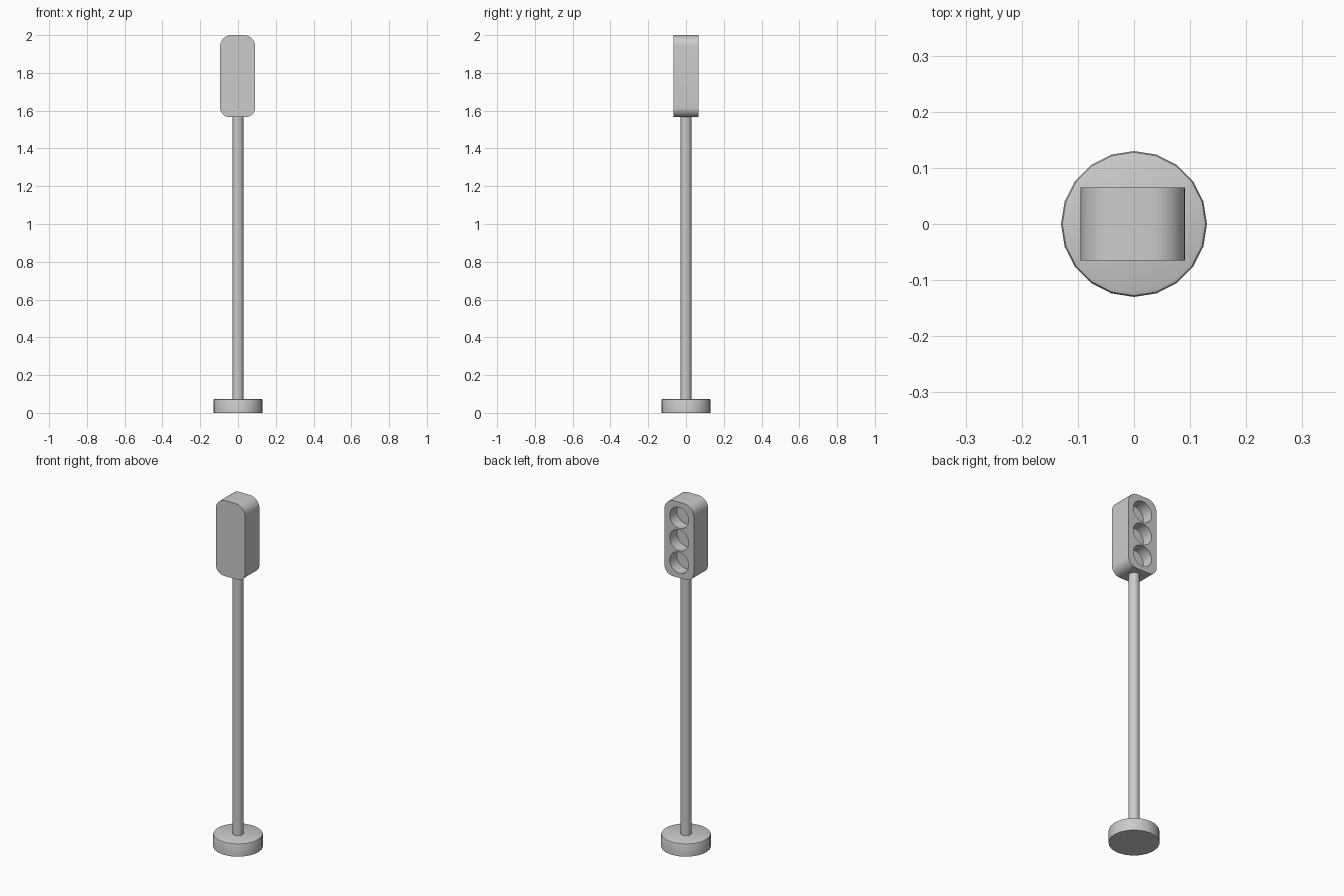
import bpy, bmesh, math

if "Cube" in bpy.data.objects:
    bpy.data.objects.remove(bpy.data.objects["Cube"])


def smooth(obj):
    bpy.ops.object.select_all(action='DESELECT')
    obj.select_set(True)
    bpy.context.view_layer.objects.active = obj
    bpy.ops.object.shade_smooth_by_angle(angle=math.radians(35))


def lathe_cylinder(name, sides, radius, z0, z1, rot=(0, 0, 0), loc=None):
    bpy.ops.mesh.primitive_cylinder_add(
        vertices=sides, radius=radius, depth=z1 - z0,
        location=loc or (0, 0, (z0 + z1) / 2), rotation=rot)
    obj = bpy.context.object
    obj.name = name
    return obj


# Round base with a softened top rim
base = lathe_cylinder("base", 20, 0.13, 0, 0.074)
bm = bmesh.new()
bm.from_mesh(base.data)
rim = [e for e in bm.edges if all(v.co.z > 0 for v in e.verts)]
bmesh.ops.bevel(bm, geom=rim, offset=0.008, segments=2, profile=0.5, affect='EDGES')
bm.to_mesh(base.data)
bm.free()
smooth(base)

# Pole
pole = lathe_cylinder("pole", 20, 0.029, 0.07, 1.58)
smooth(pole)

# Signal head: rounded rectangle profile extruded from front to back
CX, HALF_W, Z0, Z1, HALF_D = -0.002, 0.093, 1.566, 2.0, 0.065
STEPS = 8
profile = []
for sx, sz, start, r in ((1, 1, 0, 0.06), (-1, 1, 90, 0.06),
                         (-1, -1, 180, 0.05), (1, -1, 270, 0.05)):
    cx = CX + sx * (HALF_W - r)
    cz = (Z1 - r) if sz > 0 else (Z0 + r)
    for i in range(STEPS + 1):
        a = math.radians(start + 90 * i / STEPS)
        profile.append((cx + r * math.cos(a), -HALF_D, cz + r * math.sin(a)))
bm = bmesh.new()
face = bm.faces.new([bm.verts.new(p) for p in profile])
ext = bmesh.ops.extrude_face_region(bm, geom=[face])
bmesh.ops.translate(bm, vec=(0, 2 * HALF_D, 0),
                    verts=[g for g in ext["geom"] if isinstance(g, bmesh.types.BMVert)])
bmesh.ops.recalc_face_normals(bm, faces=bm.faces)
mesh = bpy.data.meshes.new("signal_head")
bm.to_mesh(mesh)
bm.free()
head = bpy.data.objects.new("signal_head", mesh)
bpy.context.collection.objects.link(head)

# Three round lamp recesses cut into the back-facing (+y) side
DEPTH = 0.065
for k in (-1, 0, 1):
    cutter = lathe_cylinder("lamp_cutter", 32, 0.06, 0, 2 * DEPTH,
                            rot=(math.pi / 2, 0, 0),
                            loc=(CX, HALF_D, 1.782 + 0.129 * k))
    mod = head.modifiers.new("lamp_recess", 'BOOLEAN')
    mod.operation = 'DIFFERENCE'
    mod.solver = 'EXACT'
    mod.object = cutter
    bpy.context.view_layer.objects.active = head
    bpy.ops.object.modifier_apply(modifier=mod.name)
    bpy.data.objects.remove(cutter, do_unlink=True)
smooth(head)
